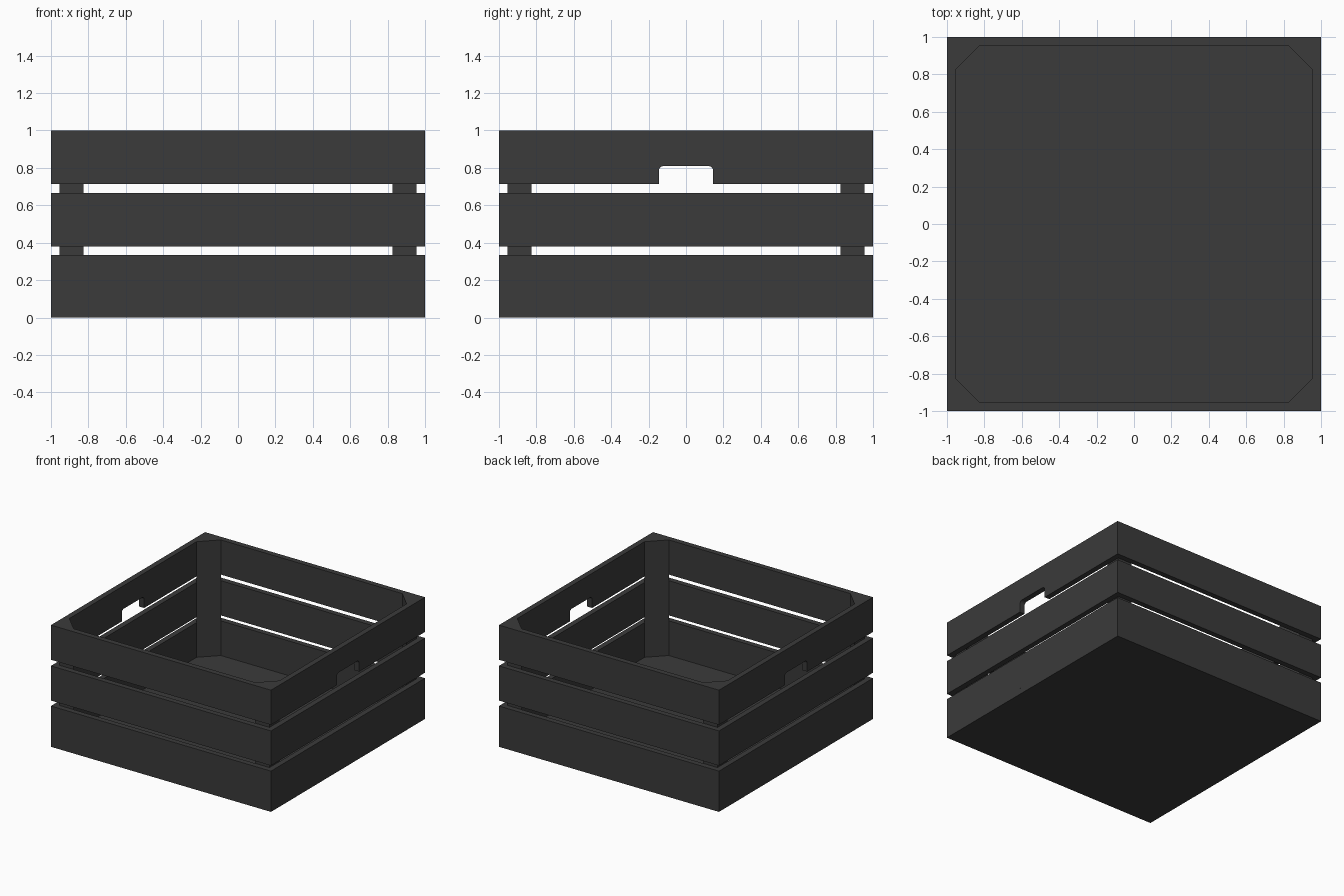
import bpy, bmesh, math
from mathutils import Matrix, Vector

cube = bpy.data.objects.get("Cube")
if cube:
    bpy.data.objects.remove(cube)

mat = bpy.data.materials.new("charcoal")
mat.use_nodes = True
color = (0.043, 0.043, 0.043, 1)
mat.diffuse_color = color
mat.node_tree.nodes["Principled BSDF"].inputs["Base Color"].default_value = color

WALL = 0.045          # plank thickness
IN = 1 - WALL         # inner face of the walls
FLOOR = 0.05
PLANK = 0.285
UPRIGHT = Matrix(((1, 0, 0), (0, 0, -1), (0, 1, 0))).to_4x4()  # xy profile to xz


def prism(name, profile, depth, matrix):
    """Extrude a flat outline along its local z and place it."""
    bm = bmesh.new()
    face = bm.faces.new([bm.verts.new((x, y, 0)) for x, y in profile])
    top = bmesh.ops.extrude_face_region(bm, geom=[face])["geom"]
    moved = [v for v in top if isinstance(v, bmesh.types.BMVert)]
    bmesh.ops.translate(bm, vec=(0, 0, depth), verts=moved)
    bmesh.ops.transform(bm, matrix=matrix, verts=bm.verts)
    bmesh.ops.recalc_face_normals(bm, faces=bm.faces)
    mesh = bpy.data.meshes.new(name)
    bm.to_mesh(mesh)
    bm.free()
    mesh.materials.append(mat)
    obj = bpy.data.objects.new(name, mesh)
    bpy.context.collection.objects.link(obj)
    return obj


def board(half, z0, z1):
    return [(-half, z0), (half, z0), (half, z1), (-half, z1)]


def grip_board(half, z0, z1, grip=0.145, height=0.095, r=0.025):
    """Board outline with a round-cornered hand notch in its lower edge."""
    notch = [(-grip, z0)]
    for cx, start in ((-grip + r, math.pi), (grip - r, math.pi / 2)):
        for i in range(5):
            a = start - i * math.pi / 8
            notch.append((cx + r * math.cos(a), z0 + height - r + r * math.sin(a)))
    notch.append((grip, z0))
    return [(-half, z0)] + notch + [(half, z0), (half, z1), (-half, z1)]


# Floor panel
prism("floor", [(-1, -1), (1, -1), (1, 1), (-1, 1)], FLOOR, Matrix())

# Three rows of planks on each wall; side walls fit between front and back
levels = (("lower", FLOOR), ("middle", 0.38), ("upper", 1 - PLANK))
walls = (("front", 0), ("left", 90), ("back", 180), ("right", 270))
for side, angle in walls:
    turn = Matrix.Rotation(math.radians(angle), 4, "Z")
    is_end = side in ("left", "right")
    half = IN if is_end else 1
    for level, z in levels:
        shape = grip_board if is_end and level == "upper" else board
        place = turn @ Matrix.Translation((0, -IN, 0)) @ UPRIGHT
        prism(f"{side}_{level}_plank", shape(half, z, z + PLANK), WALL, place)

# Triangular corner posts
corners = ("back_left", "back_right", "front_right", "front_left")
for i, corner in enumerate(corners):
    turn = Matrix.Rotation(i * math.pi / 2, 4, "Z")
    prism(f"{corner}_post", [(IN, IN), (0.825, IN), (IN, 0.825)], 1 - FLOOR,
          turn @ Matrix.Translation((0, 0, FLOOR)))
